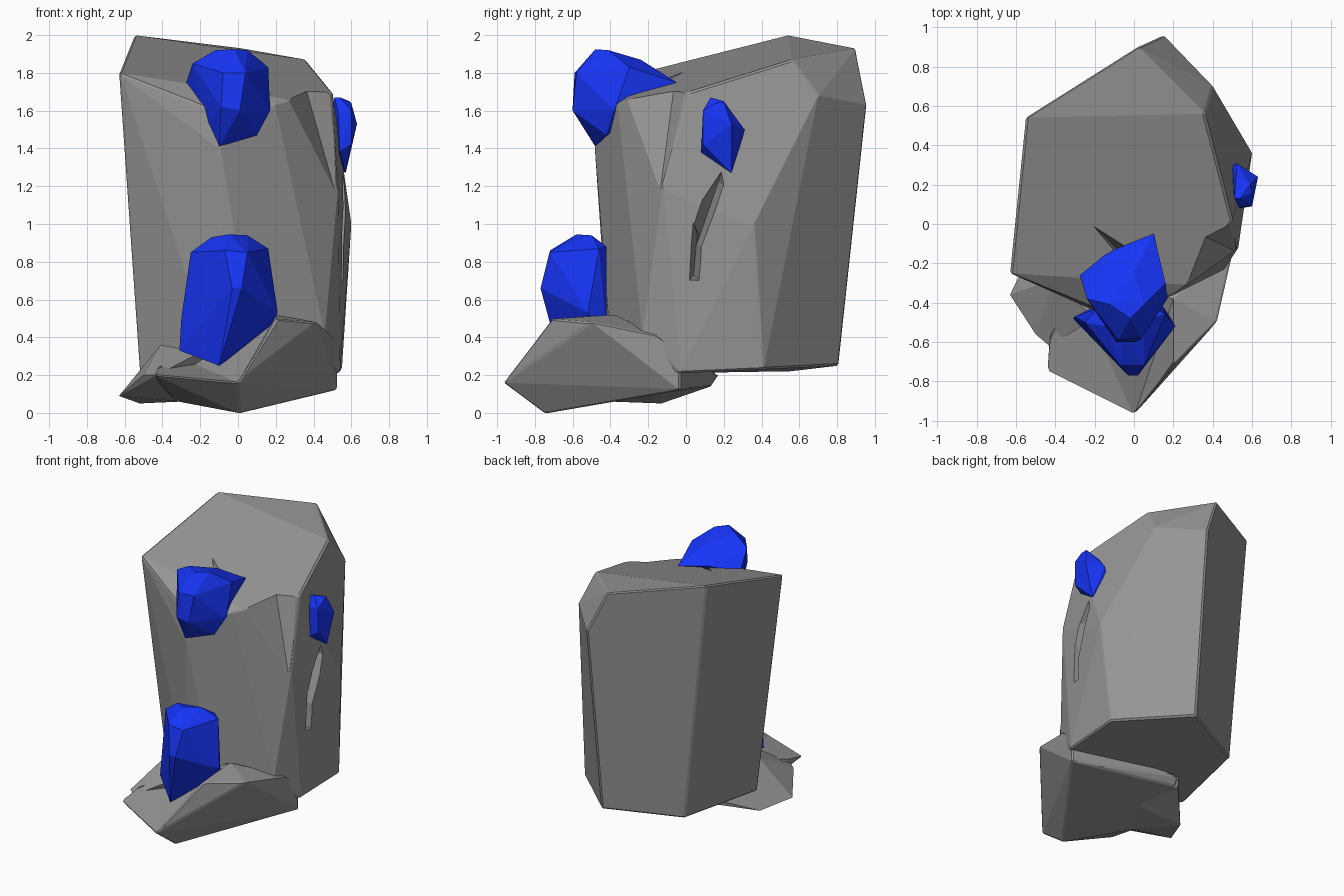
import bpy, bmesh
from math import radians


def hull(name, pts, mat=None, bevel=0.0, flat=4):
    """Flat-shaded convex chunk spanned by a few corner points."""
    bm = bmesh.new()
    for p in pts:
        bm.verts.new(p)
    res = bmesh.ops.convex_hull(bm, input=bm.verts[:])
    junk = {g for k in ("geom_interior", "geom_unused") for g in res[k]
            if isinstance(g, bmesh.types.BMVert)}
    bmesh.ops.delete(bm, geom=list(junk), context='VERTS')
    bmesh.ops.dissolve_limit(bm, angle_limit=radians(flat), verts=bm.verts[:], edges=bm.edges[:])
    bmesh.ops.recalc_face_normals(bm, faces=bm.faces[:])
    me = bpy.data.meshes.new(name)
    bm.to_mesh(me)
    bm.free()
    ob = bpy.data.objects.new(name, me)
    bpy.context.collection.objects.link(ob)
    if mat:
        me.materials.append(mat)
    if bevel:
        m = ob.modifiers.new("worn_edges", 'BEVEL')
        m.width, m.segments, m.angle_limit = bevel, 1, radians(30)
        apply(ob, m)
    return ob


def apply(ob, mod):
    bpy.context.view_layer.objects.active = ob
    bpy.ops.object.modifier_apply(modifier=mod.name)


def carve(ob, pts):
    """Cut a convex chip out of a rock."""
    cutter = hull("chip_cutter", pts, stone)
    cutter.hide_render = True
    m = ob.modifiers.new("chip", 'BOOLEAN')
    m.operation, m.solver, m.object = 'DIFFERENCE', 'EXACT', cutter
    apply(ob, m)
    bpy.data.objects.remove(cutter)


def colour(name, rgb):
    m = bpy.data.materials.new(name)
    m.diffuse_color = (*rgb, 1)
    return m


blue = colour("blue_crystal", (.008, .035, .93))
stone = colour("grey_stone", (.3, .3, .3))

# Tall main boulder
rock = hull("main_boulder", [
    (-.55, .54, 2.0), (.02, .9, 1.93), (.36, .56, 1.87), (.5, .02, 1.7),
    (.27, -.31, 1.66), (.2, -.36, 1.64), (-.12, -.46, 1.6), (-.63, -.25, 1.8),
    (.15, .96, 1.63), (.4, .7, 1.68), (.6, .36, 1.0), (.53, -.12, 1.2),
    (.24, -.34, 1.27), (-.1, -.485, 1.4), (-.1, -.42, .4), (.06, -.41, .5),
    (.46, -.23, .4), (-.38, .56, .22), (.13, .81, .25), (.55, .41, .23),
    (.54, -.03, .21), (.2, -.33, .2), (-.1, -.4, .2), (-.52, -.1, .21)], stone, .01, 7)

# Chipped corner, split in the top and the crack on the right side
carve(rock, [(.35, -.06, 1.75), (.21, -.37, 1.75), (.5, .02, 1.75),
             (.52, -.14, 1.15), (.45, -.35, 1.1), (.7, -.1, 1.75), (.45, -.45, 1.75)])
carve(rock, [(-.28, .06, 1.93), (-.1, -.17, 1.93), (0, -.1, 1.93), (-.08, -.13, 1.6)])
carve(rock, [(.66, .2, 1.32), (.66, .22, 1.2), (.66, .08, .82), (.66, .02, 1.05),
             (.42, .17, 1.22), (.42, .06, .9)])
carve(rock, [(.66, .02, 1.05), (.66, .1, .92), (.66, .09, .68), (.66, 0, .68),
             (.42, .06, .95), (.42, .04, .73)])

# Front base slab, running back under the boulder
slab = hull("front_base_rock", [
    (0, -.97, .16), (.21, -.71, .5), (.42, -.5, .48), (.5, -.15, .41),
    (.525, -.03, .33), (.525, -.03, .12), (.01, -.75, -.004), (-.44, -.75, .2),
    (-.43, -.65, .26), (-.33, -.38, .06), (-.3, -.45, .28),
    (.2, -.38, .52), (-.05, -.2, .3), (.2, -.1, .35), (-.4, -.15, .1),
    (-.25, .13, .14), (-.25, .17, .2)], stone, .01, 9)

# Hollow in the slab where the lower crystal grows
carve(slab, [(-.5, -.76, .2), (0, -.98, .16), (-.1, -.63, .26), (-.45, -.6, .27),
             (-.3, -.3, .29), (.2, -.38, .51), (.2, -.7, .49),
             (-.5, -.76, 1), (0, -.98, 1), (-.3, -.3, 1), (.2, -.38, 1), (.2, -.7, 1)])

# Smaller broken rock at the left of the base
hull("left_base_rock", [
    (-.63, -.36, .09), (-.52, -.13, .05), (-.41, -.28, .36), (-.5, -.56, .2),
    (-.2, -.48, .32), (-.43, -.62, .2), (-.3, -.4, .06), (-.3, -.05, .25),
    (-.28, .13, .14), (-.25, .17, .2), (0, -.2, .12)], stone)

# Crystals
hull("lower_crystal", [
    (-.14, -.52, .93), (.05, -.5, .94), (-.05, -.58, .945), (.16, -.46, .87),
    (-.25, -.5, .85), (-.07, -.72, .86), (.05, -.72, .85), (-.19, -.43, .88),
    (.1, -.42, .88), (-.03, -.77, .66), (.02, -.77, .66), (.21, -.52, .53),
    (-.3, -.47, .5), (-.31, -.48, .33), (-.1, -.66, .25),
    (.15, -.42, .42), (-.2, -.42, .33)], blue)
hull("upper_crystal", [
    (-.12, -.41, 1.92), (.05, -.41, 1.92), (-.02, -.48, 1.925), (.16, -.3, 1.83),
    (-.24, -.38, 1.85), (-.08, -.59, 1.8), (.04, -.58, 1.8), (.1, -.05, 1.75),
    (-.1, -.13, 1.77), (-.28, -.24, 1.73), (-.09, -.6, 1.62), (.01, -.6, 1.6),
    (.17, -.38, 1.6), (.1, -.42, 1.47), (-.1, -.48, 1.41), (-.17, -.42, 1.52),
    (0, -.24, 1.87)], blue)
hull("side_crystal", [
    (.51, .13, 1.67), (.54, .13, 1.67), (.6, .16, 1.64), (.59, .2, 1.65),
    (.52, .25, 1.58), (.6, .09, 1.6), (.53, .09, 1.6), (.63, .24, 1.53),
    (.52, .31, 1.5), (.6, .09, 1.42), (.54, .08, 1.38), (.57, .24, 1.27),
    (.5, .3, 1.46), (.5, .2, 1.32)], blue)
